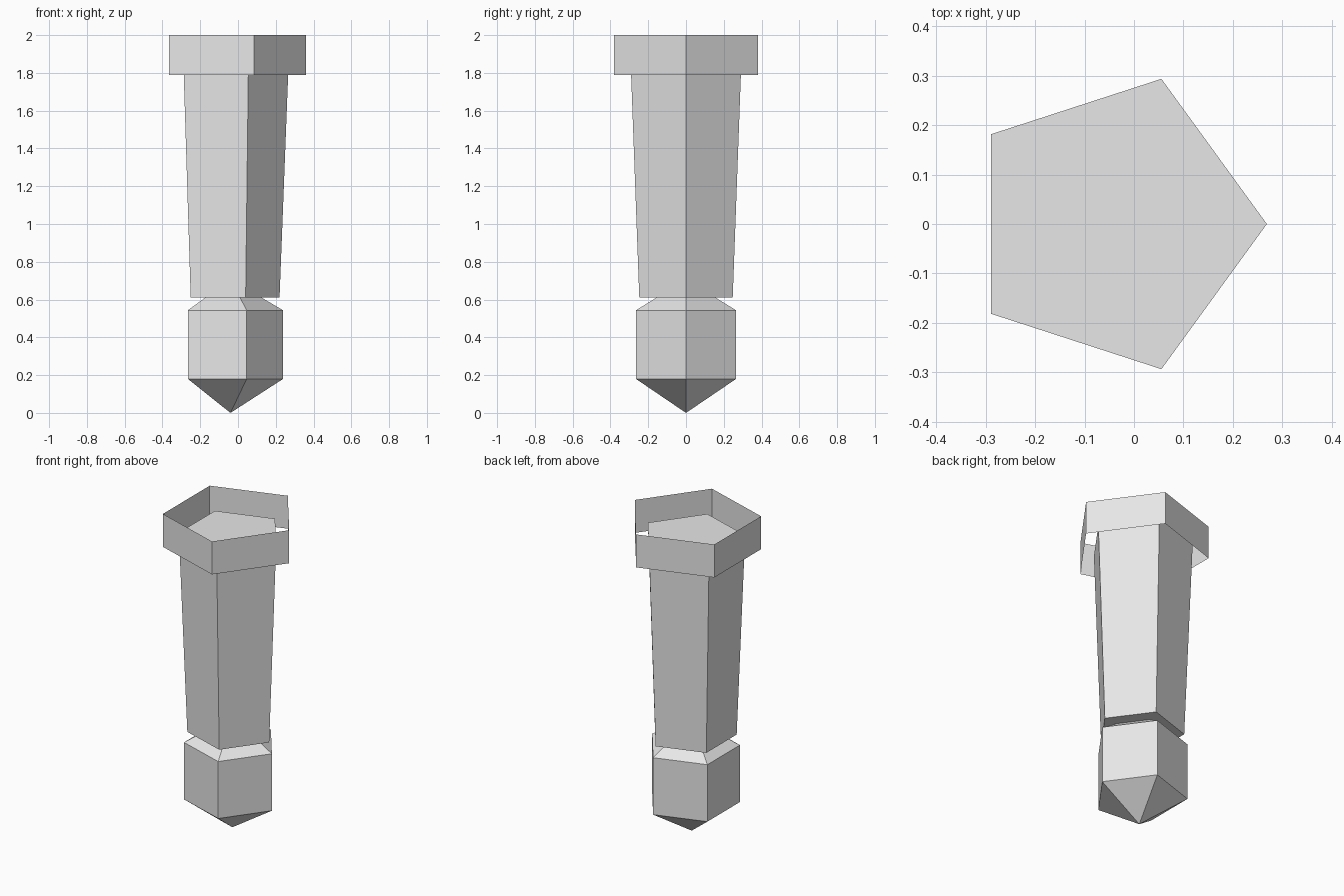
import bpy, bmesh, math

if "Cube" in bpy.data.objects:
    bpy.data.objects.remove(bpy.data.objects["Cube"])

SIDES = 5
AXIS_X = -0.04  # the pentagon's axis sits left of the bounding-box centre

grey = bpy.data.materials.new("light grey")
grey.diffuse_color = (0.8, 0.8, 0.8, 1)
grey.use_nodes = True
grey.node_tree.nodes["Principled BSDF"].inputs["Base Color"].default_value = grey.diffuse_color


def pentagon_part(name, profile, cap_bottom=False, cap_top=False):
    """Sweep (radius, z) pairs around the axis; radius 0 makes a point."""
    bm = bmesh.new()
    rings = []
    for r, z in profile:
        count = SIDES if r else 1
        rings.append([bm.verts.new((AXIS_X + r * math.cos(i * math.tau / SIDES),
                                    r * math.sin(i * math.tau / SIDES), z))
                      for i in range(count)])
    for low, high in zip(rings, rings[1:]):
        for i in range(SIDES):
            j = (i + 1) % SIDES
            if len(low) == 1:
                bm.faces.new((low[0], high[j], high[i]))
            else:
                bm.faces.new((low[i], low[j], high[j], high[i]))
    if cap_bottom:
        bm.faces.new(rings[0][::-1])
    if cap_top:
        bm.faces.new(rings[-1])
    mesh = bpy.data.meshes.new(name)
    bm.to_mesh(mesh)
    bm.free()
    mesh.materials.append(grey)
    obj = bpy.data.objects.new(name, mesh)
    bpy.context.collection.objects.link(obj)
    return obj


# Pointed foot block with a sloped shoulder
pentagon_part("pointed_foot", [(0, 0), (0.279, 0.18), (0.279, 0.543), (0.165, 0.61)])

# Tapered shaft, closed at both ends
pentagon_part("shaft", [(0.26, 0.61), (0.309, 1.88)], cap_bottom=True, cap_top=True)

# Thin open collar around the top of the shaft
pentagon_part("collar", [(0.401, 1.79), (0.401, 2.0)])
